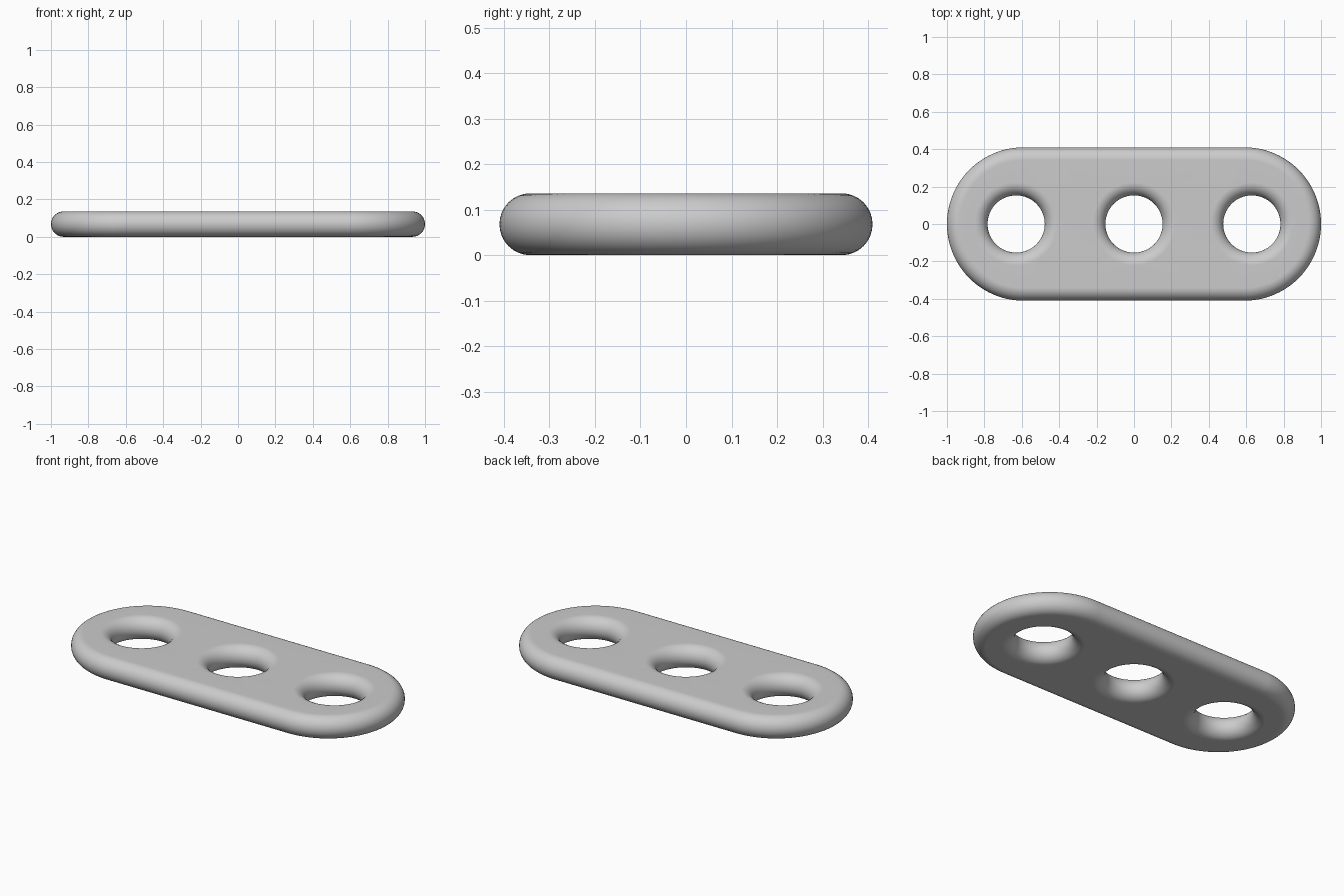
import bpy, bmesh, math

if "Cube" in bpy.data.objects:
    bpy.data.objects.remove(bpy.data.objects["Cube"])

R = 0.068          # edge rounding radius, half the plate thickness
HALF_W = 0.41      # half width of the plate
END_X = 0.59       # centre of each rounded end
HOLE_R = 0.153     # narrowest hole radius
HOLE_X = (-0.63, 0.0, 0.63)
STEPS = 16         # segments across the rounded rim

grey = bpy.data.materials.new("grey")
grey.diffuse_color = (0.6, 0.6, 0.6, 1)
grey.use_nodes = True
grey.node_tree.nodes["Principled BSDF"].inputs["Base Color"].default_value = grey.diffuse_color


def stadium(radius, n=48):
    """Outline with straight sides and half-round ends."""
    pts = []
    for cx, start in ((END_X, -math.pi / 2), (-END_X, math.pi / 2)):
        for i in range(n + 1):
            a = start + math.pi * i / n
            pts.append((cx + radius * math.cos(a), radius * math.sin(a)))
    return pts


def circle(cx, radius, n=64):
    return [(cx + radius * math.cos(2 * math.pi * i / n),
             radius * math.sin(2 * math.pi * i / n)) for i in range(n)]


def rounded_wall(bm, outline):
    """Half-round wall from bottom to top; returns its two border loops."""
    rings = []
    for s in range(STEPS + 1):
        t = math.pi * (s / STEPS - 0.5)
        pts = outline(R * (1 - math.cos(t)))
        rings.append([bm.verts.new((x, y, R + R * math.sin(t))) for x, y in pts])
    for lo, hi in zip(rings, rings[1:]):
        for i in range(len(lo)):
            j = (i + 1) % len(lo)
            bm.faces.new((lo[i], lo[j], hi[j], hi[i]))
    return rings[0], rings[-1]


bm = bmesh.new()

# Outer rim and the three rounded holes
borders = [rounded_wall(bm, lambda d: stadium(HALF_W - d))]
for hx in HOLE_X:
    borders.append(rounded_wall(bm, lambda d: circle(hx, HOLE_R + d)))

# Flat bottom and top with the holes left open
for side in (0, 1):
    edges = []
    for pair in borders:
        loop = pair[side]
        edges += [bm.edges.get((loop[i - 1], loop[i])) for i in range(len(loop))]
    bmesh.ops.triangle_fill(bm, edges=edges, use_beauty=True)

bmesh.ops.recalc_face_normals(bm, faces=bm.faces)
for f in bm.faces:
    f.smooth = True

mesh = bpy.data.meshes.new("plate")
bm.to_mesh(mesh)
bm.free()
mesh.materials.append(grey)
plate = bpy.data.objects.new("three_hole_plate", mesh)
bpy.context.collection.objects.link(plate)

# Keep the flat faces evenly shaded beside the rounded rims
plate.modifiers.new("even_shading", 'WEIGHTED_NORMAL')
